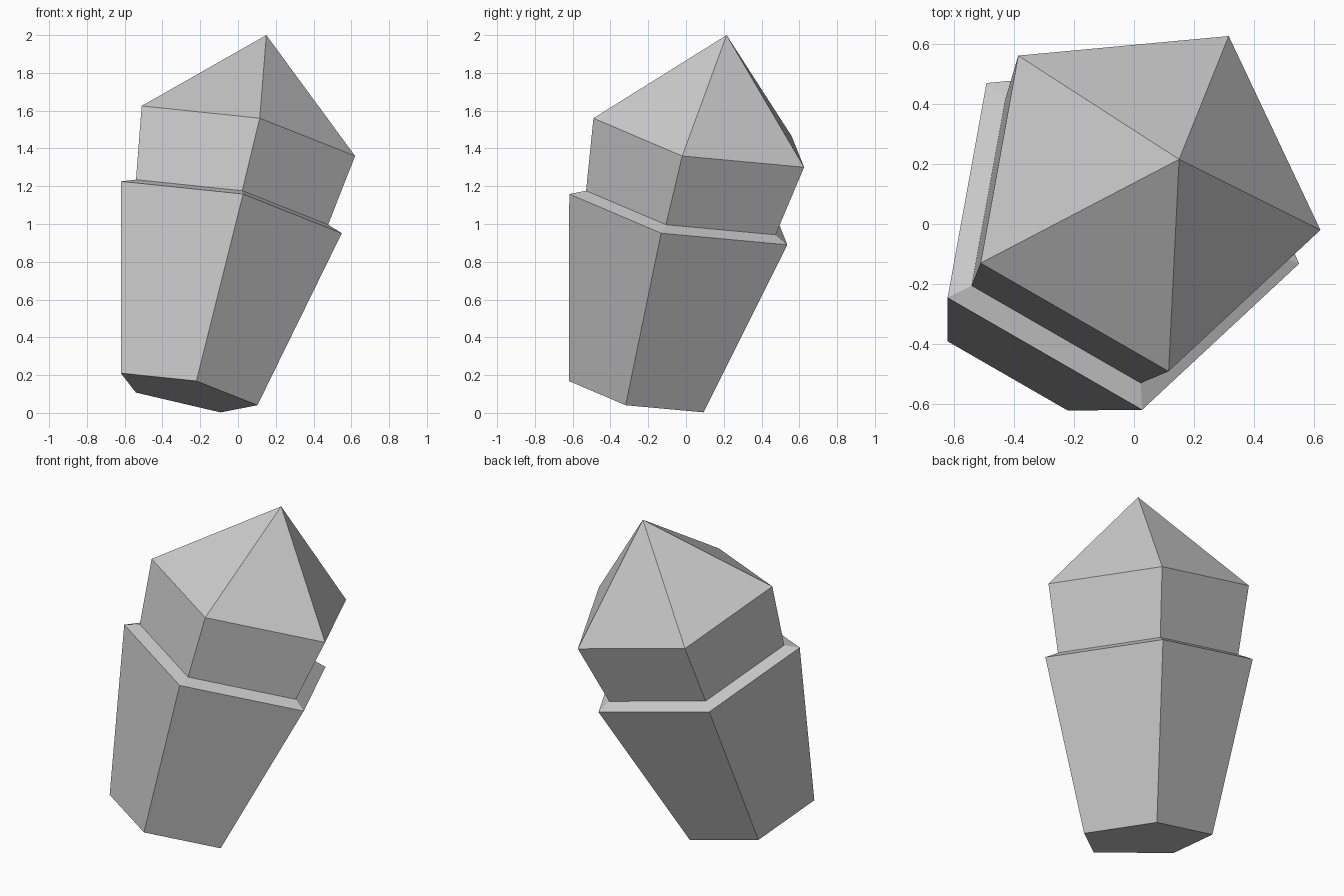
import bpy
import bmesh
from mathutils import Vector

if "Cube" in bpy.data.objects:
    bpy.data.objects.remove(bpy.data.objects["Cube"])

# Pentagon section seen from above, and the tilt of its plane
SECTION = [(-0.541, -0.239), (0.084, -0.599), (0.589, -0.129),
           (0.284, 0.516), (-0.416, 0.451)]
SLOPE_X, SLOPE_Y = -0.2157, -0.194

# Rings from foot to shoulder: centre and scale
RINGS = [((-0.274, -0.237, 0.106), 0.64),    # foot
         ((-0.060, 0.002, 1.057), 1.035),    # rim of the lower shaft
         ((-0.053, 0.010, 1.088), 0.90),     # inner edge of the ledge
         ((0.031, 0.109, 1.462), 1.0)]       # shoulder below the point
APEX = (0.15, 0.215, 2.0)


def add_ring(bm, centre, scale):
    return [bm.verts.new(Vector(centre) + scale * Vector(
        (x, y, SLOPE_X * x + SLOPE_Y * y))) for x, y in SECTION]


bm = bmesh.new()
rings = [add_ring(bm, c, s) for c, s in RINGS]
n = len(SECTION)

# Flat sides and stepped ledge
for low, high in zip(rings, rings[1:]):
    for i in range(n):
        j = (i + 1) % n
        bm.faces.new((low[i], low[j], high[j], high[i]))

# Closed foot and pointed top
bm.faces.new(rings[0][::-1])
tip = bm.verts.new(APEX)
for i in range(n):
    bm.faces.new((rings[-1][i], rings[-1][(i + 1) % n], tip))

bmesh.ops.recalc_face_normals(bm, faces=bm.faces)
mesh = bpy.data.meshes.new("crystal")
bm.to_mesh(mesh)
bm.free()
bpy.context.collection.objects.link(bpy.data.objects.new("crystal", mesh))
